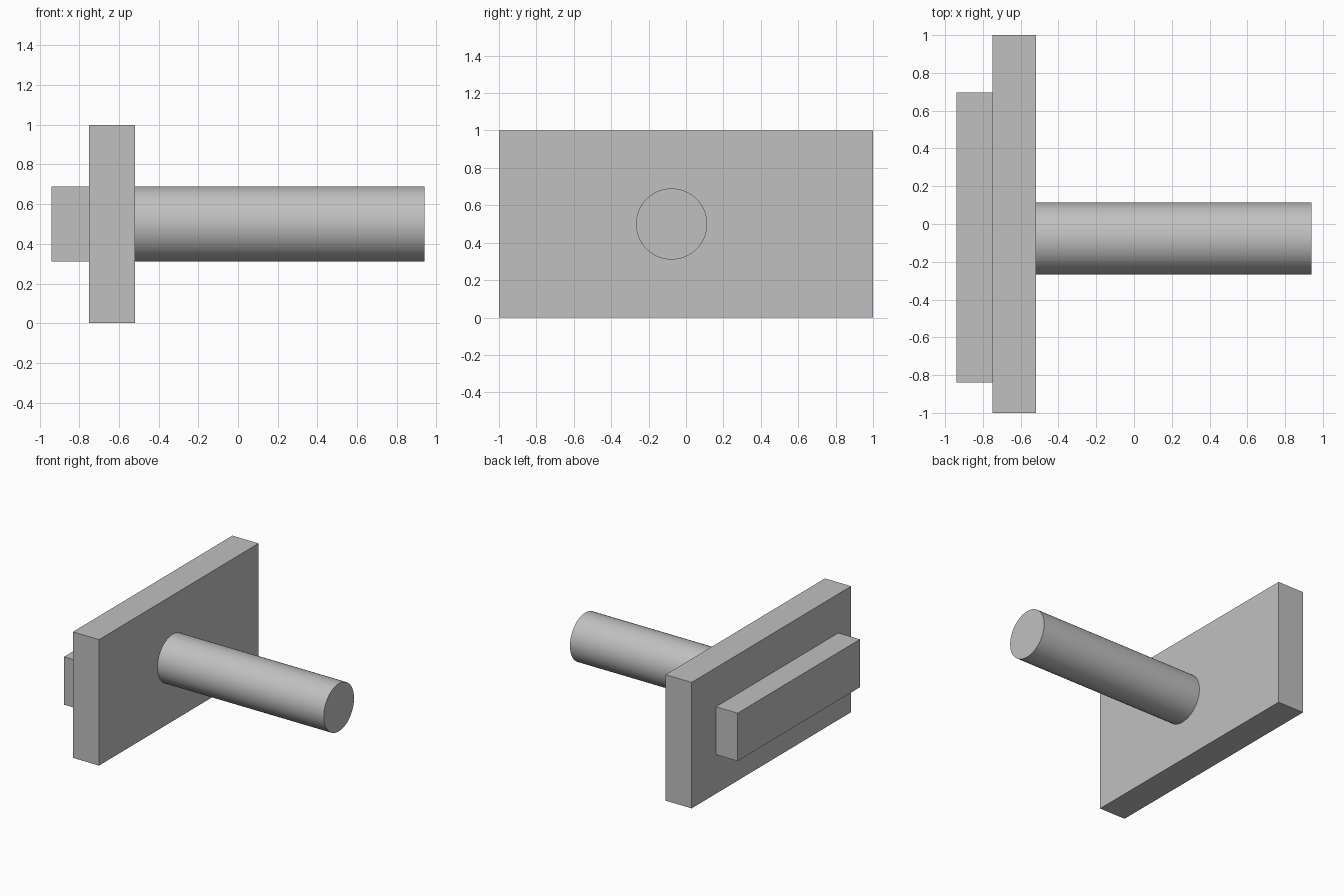
import bpy
import math

if "Cube" in bpy.data.objects:
    bpy.data.objects.remove(bpy.data.objects["Cube"], do_unlink=True)

GREY = (0.53, 0.53, 0.53, 1)
grey = bpy.data.materials.new("plain grey")
grey.use_nodes = True
grey.diffuse_color = GREY
grey.node_tree.nodes["Principled BSDF"].inputs["Base Color"].default_value = GREY


def finish(name):
    obj = bpy.context.object
    obj.name = name
    obj.data.materials.append(grey)
    bpy.ops.object.transform_apply(location=False, rotation=True, scale=True)
    return obj


def box(name, x, y, z):
    """Box spanning the given (low, high) range on each axis."""
    spans = (x, y, z)
    bpy.ops.mesh.primitive_cube_add(size=1, location=[(a + b) / 2 for a, b in spans])
    bpy.context.object.scale = [b - a for a, b in spans]
    return finish(name)


# Upright plate and the bar on its outer side
box("plate", (-0.75, -0.52), (-1, 1), (0, 1))
box("back_bar", (-0.94, -0.75), (-0.84, 0.695), (0.31, 0.69))

# Round shaft standing out from the plate
start, end = -0.52, 0.94
bpy.ops.mesh.primitive_cylinder_add(
    vertices=96, radius=0.19, depth=end - start,
    location=((start + end) / 2, -0.077, 0.5), rotation=(0, math.pi / 2, 0))
finish("shaft")
bpy.ops.object.shade_smooth_by_angle(angle=math.radians(30))
